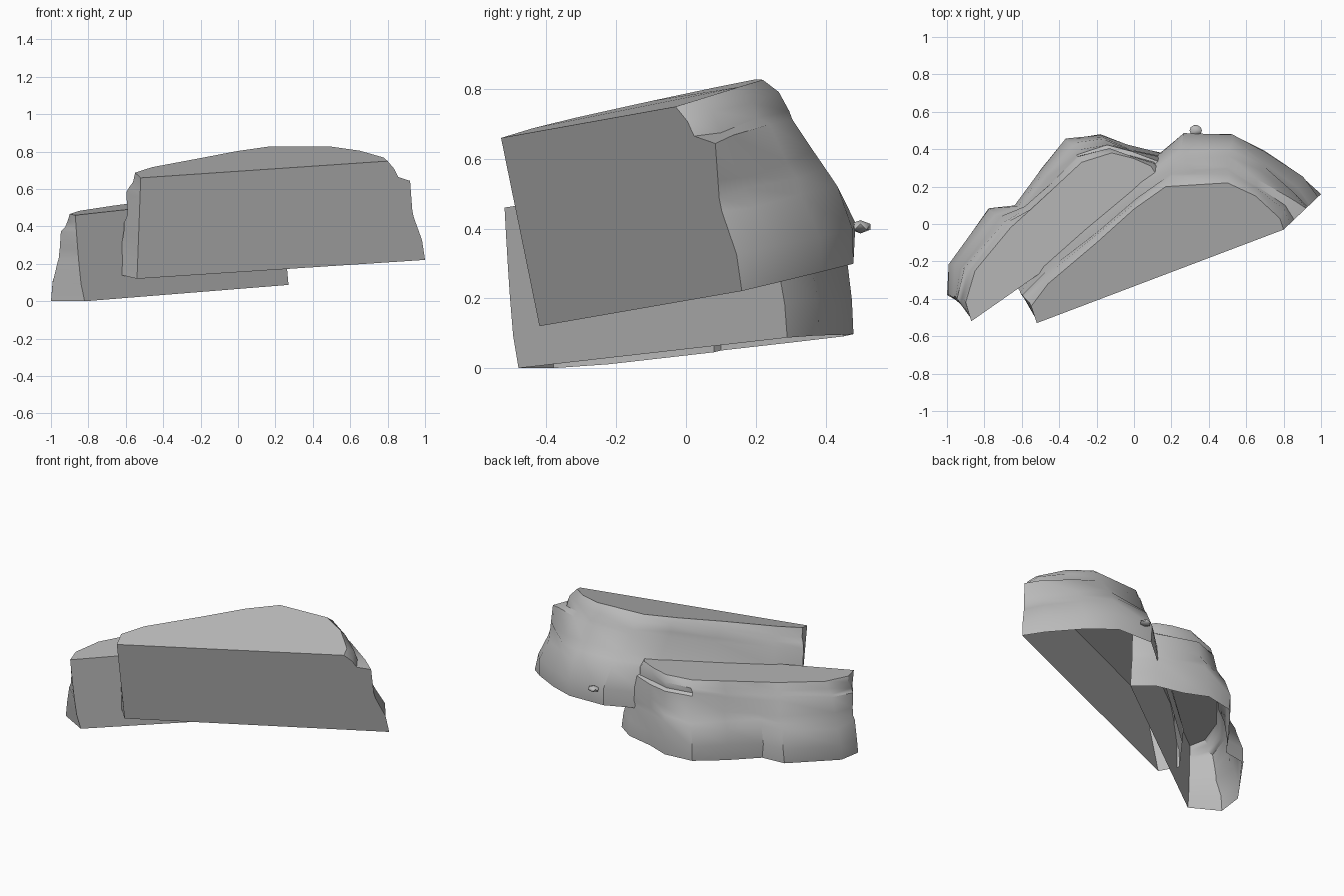
import bpy, bmesh, math, random
from mathutils import Vector

cube = bpy.data.objects.get("Cube")
if cube:
    bpy.data.objects.remove(cube, do_unlink=True)
random.seed(11)

stone = bpy.data.materials.new("grey_stone")
stone.use_nodes = True
GREY = (0.5, 0.5, 0.5, 1)
stone.diffuse_color = GREY
stone.node_tree.nodes["Principled BSDF"].inputs["Base Color"].default_value = GREY

# Height, then inward step of the back wall, then inward step of the end walls
STRATA = [(0, 0, 0), (.2, -.03, .08), (.43, .19, .3), (.5, .33, .34),
          (.6, .5, .36), (.8, .7, .4), (.84, .75, .72), (.92, .8, .82), (1, 1, 1)]


def finish(name, bm, angle):
    mesh = bpy.data.meshes.new(name)
    bm.to_mesh(mesh)
    bm.free()
    obj = bpy.data.objects.new(name, mesh)
    bpy.context.collection.objects.link(obj)
    mesh.materials.append(stone)
    bpy.ops.object.select_all(action='DESELECT')
    obj.select_set(True)
    bpy.context.view_layer.objects.active = obj
    bpy.ops.object.shade_smooth_by_angle(angle=math.radians(angle))
    return obj


def cliff(name, foot, rim, floor, roof, rough, bow):
    """Open-bottomed ledge: stepped strata round the back, one flat front."""
    bm = bmesh.new()
    last = len(foot) - 1
    columns = []
    for i, (a, b) in enumerate(zip(foot, rim)):
        low = Vector((*a, floor(*a)))
        high = Vector((*b, roof(*b)))
        end = abs(2 * i / last - 1) ** 2
        column = []
        for t, back, side in STRATA:
            # The leading front corner is one plain, slightly bowed edge
            s = t ** bow if i == 0 else back + (side - back) * end
            p = low.lerp(high, s)
            p.z = low.z + (high.z - low.z) * t
            if 0 < i < last and 0 < t < 1:
                p += Vector([random.uniform(-rough, rough) for _ in range(3)])
            column.append(bm.verts.new(p))
        columns.append(column)
    for left, right in zip(columns, columns[1:]):
        for k in range(len(STRATA) - 1):
            bm.faces.new((left[k], left[k + 1], right[k + 1], right[k]))
    bm.faces.new([c[-1] for c in columns])
    bm.faces.new(columns[0][::-1] + columns[-1])
    bmesh.ops.recalc_face_normals(bm, faces=bm.faces)
    # The open shell has its broad cap facing up
    cap = max(bm.faces, key=lambda f: abs(f.normal.z) * f.calc_area())
    if cap.normal.z < 0:
        bmesh.ops.reverse_faces(bm, faces=bm.faces)
    return finish(name, bm, 38)


def upper_roof(x, y):
    """Rises along the front edge and domes gently behind it."""
    depth = .935 * (y + .333 - .379 * x)
    return .695 + .068 * x + .32 * depth - .1 * depth ** 2


def lower_roof(x, y):
    """Rises along the front edge and a little towards the back."""
    depth = .82 * (y - .08 - .7 * x)
    return .555 + .11 * x + .1 * depth


# Tall front ledge
cliff("upper_ledge",
      [(-.54, -.42), (-.63, -.33), (-.5, -.15), (-.2, .1), (.08, .33), (.27, .48),
       (.52, .48), (.7, .39), (.9, .25), (1, .16)],
      [(-.52, -.53), (-.55, -.44), (-.46, -.32), (-.2, -.1), (0, .08), (.17, .2),
       (.5, .22), (.65, .15), (.78, .03), (.8, -.03)],
      lambda x, y: .203 - .017 * x + .219 * y,
      upper_roof, .011, 1)

# Low ledge behind it
cliff("lower_ledge",
      [(-.82, -.48), (-1, -.38), (-.99, -.22), (-.78, .08), (-.63, .1), (-.5, .29),
       (-.36, .45), (-.18, .48), (-.03, .42), (.15, .38), (.27, .29)],
      [(-.87, -.52), (-.9, -.42), (-.85, -.25), (-.66, -.02), (-.55, .08), (-.42, .2),
       (-.28, .33), (-.12, .38), (0, .35), (.09, .31), (.16, .2)],
      lambda x, y: max(0, .053 + .1 * y + .02 * x),
      lower_roof, .01, .6)

# Loose knob on the back wall
bm = bmesh.new()
bmesh.ops.create_icosphere(bm, subdivisions=1, radius=1)
bmesh.ops.scale(bm, verts=bm.verts, vec=(.037, .033, .019))
bmesh.ops.translate(bm, verts=bm.verts, vec=(.33, .5, .405))
finish("rock_knob", bm, 50)
